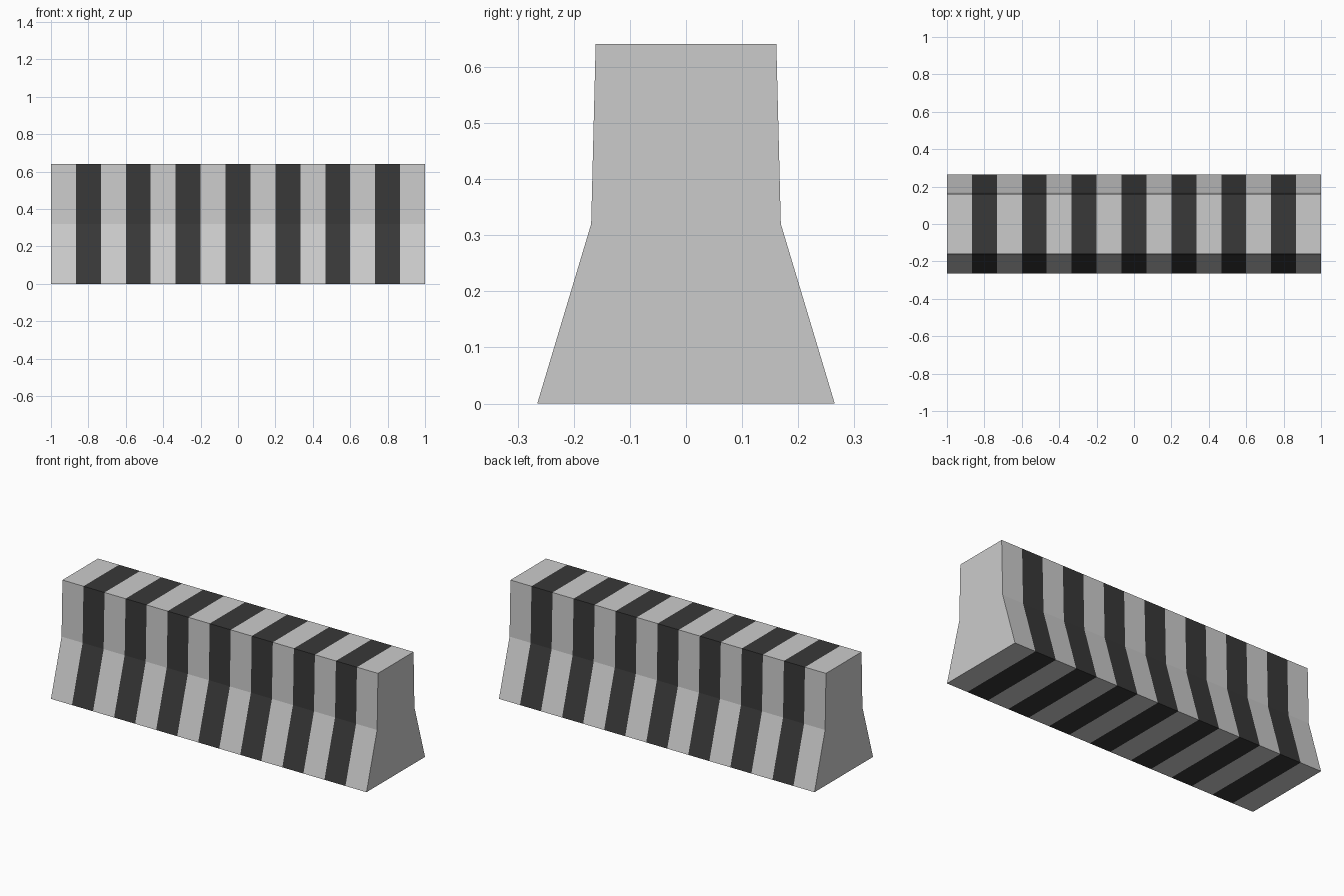
import bpy, bmesh

if "Cube" in bpy.data.objects:
    bpy.data.objects.remove(bpy.data.objects["Cube"])

LENGTH, BANDS = 2.0, 15
# Right half of the barrier cross-section (half width, height)
HALF = [(0.265, 0.0), (0.169, 0.32), (0.161, 0.641)]
PROFILE = HALF + [(-y, z) for y, z in reversed(HALF)]

# Extrude the profile along x as a run of bands, with caps on the ends only
bm = bmesh.new()
rings = []
for i in range(BANDS + 1):
    x = -LENGTH / 2 + LENGTH * i / BANDS
    rings.append([bm.verts.new((x, y, z)) for y, z in PROFILE])
n = len(PROFILE)
for i, (a, b) in enumerate(zip(rings, rings[1:])):
    for j in range(n):
        k = (j + 1) % n
        face = bm.faces.new((a[j], a[k], b[k], b[j]))
        face.material_index = i % 2  # every second band is dark
bm.faces.new(rings[0])
bm.faces.new(rings[-1])
bmesh.ops.recalc_face_normals(bm, faces=bm.faces[:])

mesh = bpy.data.meshes.new("striped_barrier")
bm.to_mesh(mesh)
bm.free()

# Plain grey bands and dark painted bands
dark = bpy.data.materials.new("dark_paint")
dark.diffuse_color = (0.04, 0.04, 0.04, 1)
dark.use_nodes = True
dark.node_tree.nodes["Principled BSDF"].inputs["Base Color"].default_value = dark.diffuse_color
mesh.materials.append(None)
mesh.materials.append(dark)

barrier = bpy.data.objects.new("striped_barrier", mesh)
bpy.context.collection.objects.link(barrier)
